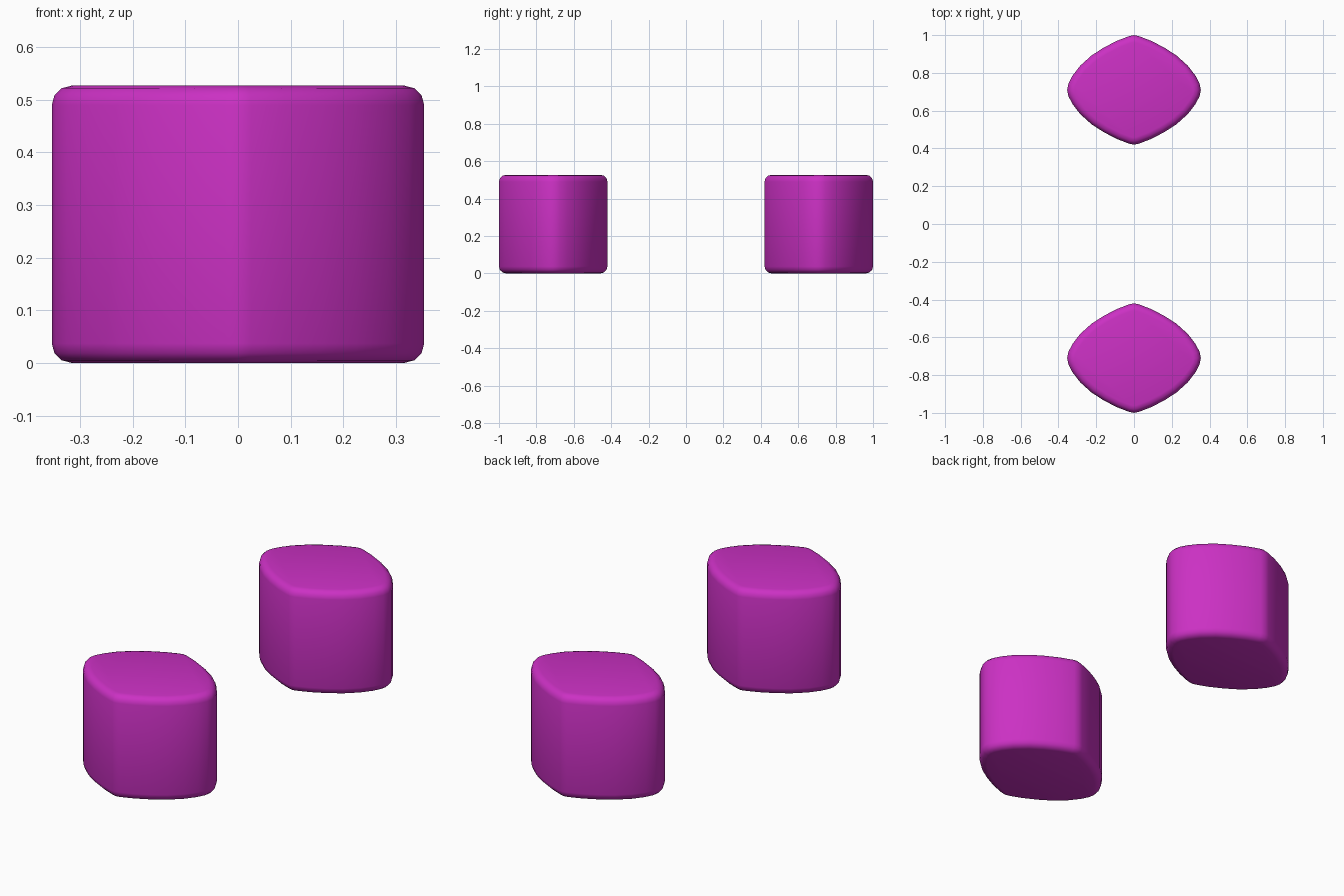
import bpy, bmesh

if "Cube" in bpy.data.objects:
    bpy.data.objects.remove(bpy.data.objects["Cube"])

HEIGHT = 0.527
BEVEL = 0.037
# Quarter of the rounded lens outline, from the tip to the widest point
QUARTER = [(0, 0.29), (0.025, 0.285), (0.09, 0.26), (0.16, 0.224), (0.225, 0.182),
           (0.285, 0.128), (0.325, 0.076), (0.347, 0.034), (0.354, 0)]

mat = bpy.data.materials.new("magenta")
mat.diffuse_color = (0.6, 0.03, 0.55, 1)
mat.use_nodes = True
mat.node_tree.nodes["Principled BSDF"].inputs["Base Color"].default_value = mat.diffuse_color


def outline():
    right = QUARTER + [(x, -y) for x, y in QUARTER[-2::-1]]
    return right + [(-x, y) for x, y in right[-2:0:-1]]


def lens_block(name, y0):
    bm = bmesh.new()
    base = bm.faces.new([bm.verts.new((x, y, 0)) for x, y in outline()])
    top = bmesh.ops.extrude_face_region(bm, geom=[base], use_keep_orig=True)["geom"]
    for v in top:
        if isinstance(v, bmesh.types.BMVert):
            v.co.z = HEIGHT
    bmesh.ops.recalc_face_normals(bm, faces=bm.faces[:])
    # Round the top and bottom rims
    rims = [e for e in bm.edges if abs(e.verts[0].co.z - e.verts[1].co.z) < 1e-5]
    bmesh.ops.bevel(bm, geom=rims, offset=BEVEL, segments=3, profile=0.5,
                    affect='EDGES', clamp_overlap=True)
    mesh = bpy.data.meshes.new(name)
    bm.to_mesh(mesh)
    bm.free()
    mesh.materials.append(mat)
    ob = bpy.data.objects.new(name, mesh)
    ob.location.y = y0
    bpy.context.collection.objects.link(ob)
    bpy.ops.object.select_all(action='DESELECT')
    ob.select_set(True)
    bpy.context.view_layer.objects.active = ob
    bpy.ops.object.shade_smooth_by_angle(angle=0.7)


# Front and back blocks
lens_block("front_block", -0.71)
lens_block("back_block", 0.71)
